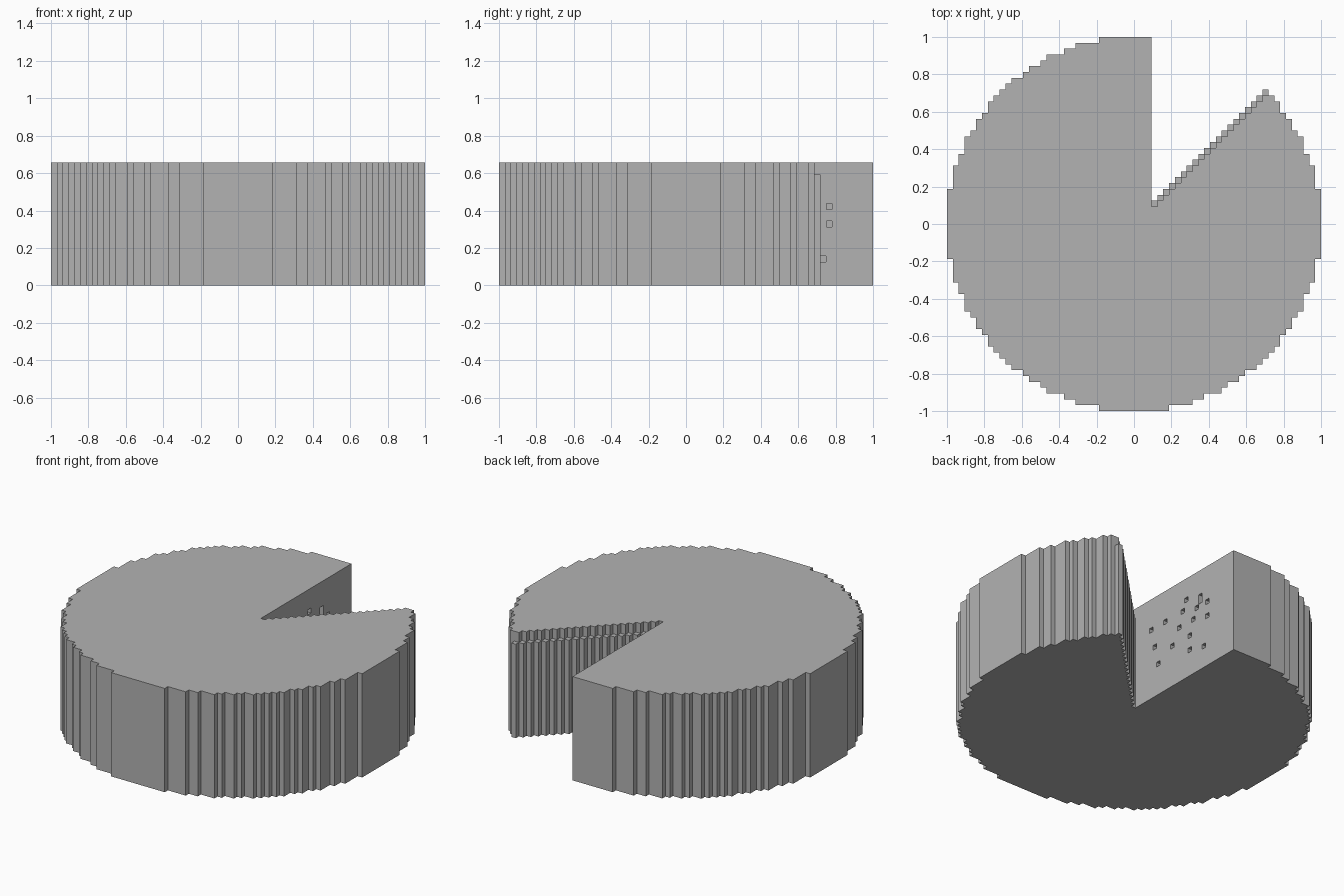
import bpy, bmesh, math
from mathutils import Matrix, Vector

if "Cube" in bpy.data.objects:
    bpy.data.objects.remove(bpy.data.objects["Cube"], do_unlink=True)

R = 32             # radius in blocks
U = 1 / R          # block size
HEIGHT, LEDGE = 21, 19
WALL = 3           # straight wall of the missing slice

grey = bpy.data.materials.new("plain grey")
grey.use_nodes = True
colour = (0.45, 0.45, 0.45, 1)
grey.diffuse_color = colour
grey.node_tree.nodes["Principled BSDF"].inputs["Base Color"].default_value = colour


def make_object(name, bm):
    bmesh.ops.scale(bm, vec=(U, U, U), verts=bm.verts)
    bmesh.ops.recalc_face_normals(bm, faces=bm.faces)
    mesh = bpy.data.meshes.new(name)
    bm.to_mesh(mesh)
    bm.free()
    mesh.materials.append(grey)
    obj = bpy.data.objects.new(name, mesh)
    bpy.context.collection.objects.link(obj)
    return obj


def add_box(bm, low, high):
    low, high = Vector(low), Vector(high)
    matrix = Matrix.Translation((low + high) / 2) @ Matrix.Diagonal((high - low).to_4d())
    matrix[3][3] = 1
    bmesh.ops.create_cube(bm, size=1, matrix=matrix)


def rim(i):
    """Blocks between the centre line and the round rim in column i."""
    return math.floor(math.sqrt(R * R - (i + 0.5) ** 2) + 0.5)


# Stepped disc outline, with the slice removed behind the diagonal
outline = []


def add_point(x, y):
    if not outline or outline[-1] != (x, y):
        outline.append((x, y))


for i in range(-R, R):
    top = rim(i) if i < WALL else min(rim(i), i)
    add_point(i, top)
    add_point(i + 1, top)
for i in reversed(range(-R, R)):
    add_point(i + 1, -rim(i))
    add_point(i, -rim(i))

# Remove points in the middle of straight runs
corners = []
for n, p in enumerate(outline):
    a, b = outline[n - 1], outline[(n + 1) % len(outline)]
    if (p[0] - a[0]) * (b[1] - p[1]) != (p[1] - a[1]) * (b[0] - p[0]):
        corners.append(p)

bm = bmesh.new()
base = bm.faces.new([bm.verts.new((x, y, 0)) for x, y in corners])
side = bmesh.ops.extrude_face_region(bm, geom=[base], use_keep_orig=True)
bmesh.ops.translate(bm, vec=(0, 0, HEIGHT),
                    verts=[v for v in side["geom"] if isinstance(v, bmesh.types.BMVert)])
disc = make_object("disc_body", bm)

# Small pits in the straight wall: (y, z, height) in blocks
pits = [(18, 16, 1), (22, 14, 2), (21, 13, 1), (24, 13, 1), (17, 14, 1),
        (12, 14, 1), (20, 11, 1), (24, 10, 1), (16, 11, 1), (8, 14, 1),
        (19, 8, 1), (9, 10, 1), (14, 8, 1), (19, 5, 1), (23, 4, 1), (10, 6, 1)]
gap = 0.01
bm = bmesh.new()
for y, z, h in pits:
    add_box(bm, (WALL - 1, y + gap, z + gap), (WALL + 0.5, y + 1 - gap, z + h - gap))
cutter = make_object("pit_cutter", bm)
cutter.hide_render = True
mod = disc.modifiers.new("pits", "BOOLEAN")
mod.operation = "DIFFERENCE"
mod.solver = "EXACT"
mod.object = cutter
bpy.context.view_layer.objects.active = disc
bpy.ops.object.modifier_apply(modifier=mod.name)
bpy.data.objects.remove(cutter, do_unlink=True)

# Lower row of posts along the diagonal
bm = bmesh.new()
for i in range(WALL, 23):
    add_box(bm, (i, i, 0), (i + 1, i + 1, LEDGE))
make_object("diagonal_ledge", bm)
